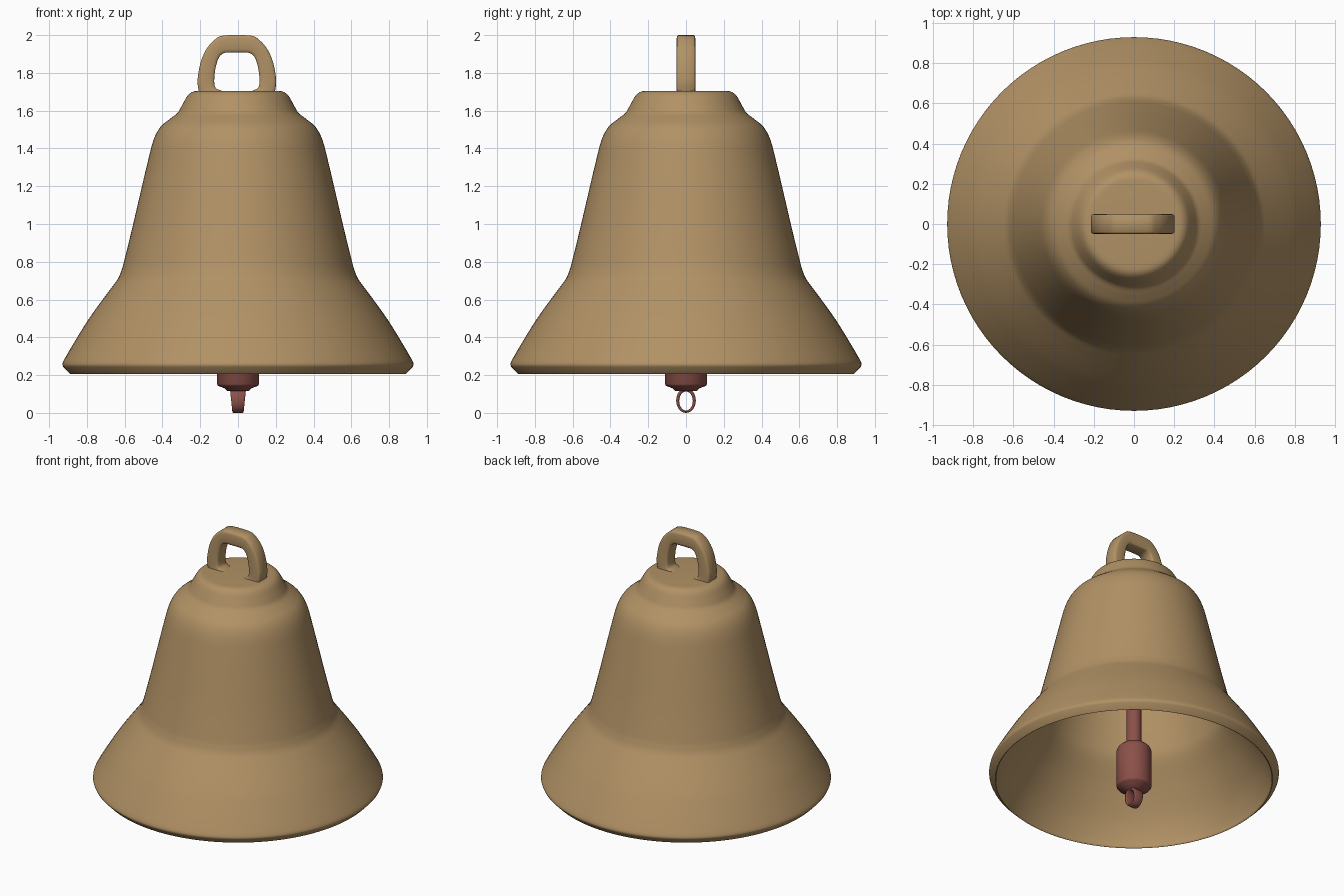
import bpy, bmesh, math

if "Cube" in bpy.data.objects:
    bpy.data.objects.remove(bpy.data.objects["Cube"])

def material(name, rgb):
    m = bpy.data.materials.new(name)
    m.diffuse_color = (*rgb, 1)
    m.use_nodes = True
    m.node_tree.nodes["Principled BSDF"].inputs["Base Color"].default_value = m.diffuse_color
    return m

bronze = material("bronze", (0.44, 0.285, 0.13))
red_brown = material("red_brown", (0.26, 0.08, 0.067))

def finish(name, bm, mat, angle=40):
    bmesh.ops.remove_doubles(bm, verts=bm.verts, dist=1e-5)
    bmesh.ops.recalc_face_normals(bm, faces=bm.faces)
    me = bpy.data.meshes.new(name)
    bm.to_mesh(me)
    bm.free()
    me.materials.append(mat)
    me.shade_smooth()
    me.set_sharp_from_angle(angle=math.radians(angle))
    ob = bpy.data.objects.new(name, me)
    bpy.context.collection.objects.link(ob)
    return ob

def lathe(name, profile, mat, n=96, angle=40):
    bm = bmesh.new()
    vs = [bm.verts.new((r, 0, z)) for r, z in profile]
    es = [bm.edges.new(p) for p in zip(vs, vs[1:])]
    bmesh.ops.spin(bm, geom=vs + es, cent=(0, 0, 0), axis=(0, 0, 1),
                   angle=2 * math.pi, steps=n)
    return finish(name, bm, mat, angle)

def smooth_path(pts, k=4):
    """Catmull-Rom curve through the points."""
    p = [pts[0]] + pts + [pts[-1]]
    out = []
    for a, b, c, d in zip(p, p[1:], p[2:], p[3:]):
        for j in range(k):
            t = j / k
            out.append(tuple(0.5 * (2 * b[i] + (c[i] - a[i]) * t
                       + (2 * a[i] - 5 * b[i] + 4 * c[i] - d[i]) * t * t
                       + (3 * b[i] - a[i] - 3 * c[i] + d[i]) * t ** 3)
                       for i in range(len(b))))
    return out + [pts[-1]]

def loop_band(name, pairs, bevel, mat, place, closed):
    """Rounded-rectangle section swept between outer and inner path points."""
    quarter = [(bevel, -1), (bevel * .3, -.93), (0, -.8)]
    side = quarter + [(t, -w) for t, w in reversed(quarter)]
    sec = side + [(1 - t, -w) for t, w in side]
    bm = bmesh.new()
    rings = [[bm.verts.new(place(ou + (iu - ou) * t, w * half, ov + (iv - ov) * t))
              for t, w in sec] for ou, ov, iu, iv, half in pairs]
    nxt = rings[1:] + rings[:1] if closed else rings[1:]
    for a, b in zip(rings, nxt):
        for i in range(len(sec)):
            j = (i + 1) % len(sec)
            bm.faces.new((a[i], a[j], b[j], b[i]))
    if not closed:
        bm.faces.new(rings[0])
        bm.faces.new(rings[-1])
    return finish(name, bm, mat, 60)

# Bell shell: outer wall, rim, inner wall
outer = smooth_path([(0.205, 1.705), (0.24, 1.70), (0.268, 1.678), (0.298, 1.625),
                     (0.32, 1.588), (0.36, 1.557), (0.412, 1.512), (0.449, 1.44),
                     (0.48, 1.32), (0.52, 1.15), (0.562, 0.97), (0.604, 0.80),
                     (0.617, 0.755), (0.636, 0.71), (0.672, 0.66), (0.735, 0.575),
                     (0.795, 0.49), (0.845, 0.41), (0.89, 0.335), (0.924, 0.275),
                     (0.93, 0.255)])
inner = smooth_path([(0.884, 0.21), (0.87, 0.27), (0.82, 0.385), (0.71, 0.555), (0.61, 0.695),
                     (0.575, 0.79), (0.53, 0.97), (0.45, 1.31), (0.42, 1.42),
                     (0.385, 1.49), (0.30, 1.555), (0.26, 1.62), (0.20, 1.67)])
rim = [(0.925, 0.243), (0.89, 0.207)]
lathe("bell_shell", [(0, 1.705)] + outer + rim + inner + [(0, 1.67)], bronze, angle=60)

# Hanging loop on the crown: (outer x, outer z, inner x, inner z, half width)
left = [(-0.195, 1.68, -0.06, 1.69, .05), (-0.201, 1.70, -0.085, 1.707, .05),
        (-0.207, 1.735, -0.112, 1.72, .05), (-0.207, 1.775, -0.12, 1.755, .05),
        (-0.192, 1.855, -0.114, 1.82, .05), (-0.162, 1.925, -0.096, 1.88, .05),
        (-0.118, 1.975, -0.07, 1.904, .05), (-0.07, 1.998, -0.04, 1.907, .05)]
right = [(-a, b, -c, d, h) for a, b, c, d, h in reversed(left)]
loop_band("crown_loop", smooth_path(left + right, 3), 0.2, bronze,
          lambda u, w, v: (u - 0.006, w, v), False)

# Clapper rod and weight
lathe("clapper_rod", [(0, 1.68), (0.048, 1.68), (0.048, 0.42), (0, 0.42)], red_brown, 32)
lathe("clapper_weight", [(0, 0.458), (0.06, 0.458), (0.085, 0.448), (0.105, 0.428),
                         (0.112, 0.41), (0.112, 0.152), (0.105, 0.143), (0.07, 0.13),
                         (0.055, 0.115), (0, 0.115)], red_brown, 48, 60)

# Small tapered ring under the clapper, in the y-z plane
ring = []
for i in range(32):
    a = 2 * math.pi * i / 32
    c, s = math.cos(a), math.sin(a)
    ring.append((0.052 * c, 0.066 + 0.066 * s, 0.036 * c, 0.063 + 0.05 * s, 0.036 + 0.006 * s))
loop_band("clapper_ring", ring, 0.45, red_brown,
          lambda u, w, v: (w, u, v), True)
